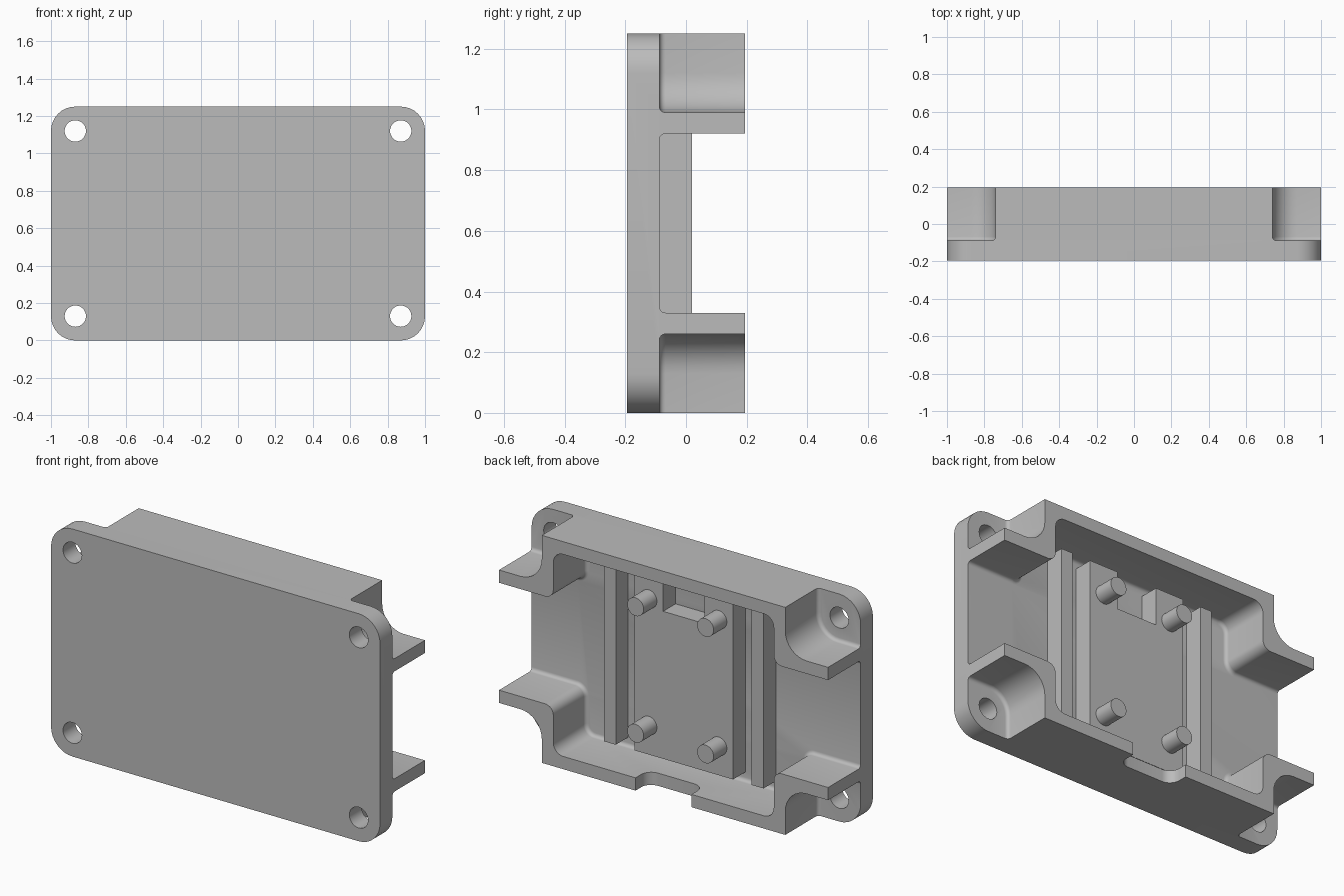
import bpy, bmesh, math
from mathutils import Vector

if "Cube" in bpy.data.objects:
    bpy.data.objects.remove(bpy.data.objects["Cube"])

FRONT, FLOOR, RIM, RAISED = -0.195, -0.088, 0.195, 0.02
H, MID = 1.25, 0.625
HX, HZ = 0.87, 0.495          # screw hole offsets from the middle

grey = bpy.data.materials.new("light_grey")
grey.diffuse_color = (0.5, 0.5, 0.5, 1)
grey.use_nodes = True
grey.node_tree.nodes["Principled BSDF"].inputs["Base Color"].default_value = grey.diffuse_color


def rounded(corners, seg=8):
    """Outline from right-angle corners (x, z, radius)."""
    out = []
    n = len(corners)
    for i, (x, z, r) in enumerate(corners):
        p = Vector((x, z))
        if r == 0:
            out.append(p)
            continue
        a = (Vector(corners[i - 1][:2]) - p).normalized() * r
        b = (Vector(corners[(i + 1) % n][:2]) - p).normalized() * r
        for k in range(seg + 1):
            t = math.pi / 2 * k / seg
            out.append(p + a + b - b * math.cos(t) - a * math.sin(t))
    return out


def prism(name, outline, y0, y1, fillet=0):
    """Extrude an x-z outline along y, optionally rounding the y0 rim."""
    bm = bmesh.new()
    face = bm.faces.new([bm.verts.new((p[0], y0, p[1])) for p in outline])
    res = bmesh.ops.extrude_face_region(bm, geom=[face], use_keep_orig=True)
    bmesh.ops.translate(bm, vec=(0, y1 - y0, 0),
                        verts=[v for v in res["geom"] if isinstance(v, bmesh.types.BMVert)])
    bmesh.ops.recalc_face_normals(bm, faces=bm.faces)
    if fillet:
        edges = [e for e in bm.edges if all(abs(v.co.y - y0) < 1e-5 for v in e.verts)]
        bmesh.ops.bevel(bm, geom=edges, offset=fillet, segments=4, profile=0.5, affect='EDGES')
    mesh = bpy.data.meshes.new(name)
    bm.to_mesh(mesh)
    bm.free()
    mesh.materials.append(grey)
    ob = bpy.data.objects.new(name, mesh)
    bpy.context.collection.objects.link(ob)
    return ob


def box(x0, x1, z0, z1, r=0):
    return rounded([(x0, z0, r), (x1, z0, r), (x1, z1, r), (x0, z1, r)])


def circle(x, z, r, n=32):
    return [(x + r * math.cos(2 * math.pi * k / n), z + r * math.sin(2 * math.pi * k / n))
            for k in range(n)]


def activate(ob):
    bpy.ops.object.select_all(action='DESELECT')
    ob.select_set(True)
    bpy.context.view_layer.objects.active = ob


def cut(ob, cutter):
    activate(ob)
    m = ob.modifiers.new("cut", 'BOOLEAN')
    m.operation, m.solver, m.object = 'DIFFERENCE', 'EXACT', cutter
    bpy.ops.object.modifier_apply(modifier=m.name)
    bpy.data.objects.remove(cutter)


def smooth(ob):
    activate(ob)
    bpy.ops.object.shade_smooth_by_angle(angle=math.radians(30))


# Housing: rounded block with mounting plate, walls and side arms carved out
body = prism("housing", box(-1, 1, 0, H, 0.13), FRONT, RIM)

# Corner pockets, concentric with the screw holes, and the holes themselves
for sx in (-1, 1):
    for sz in (-1, 1):
        pocket = rounded([(0.74, 0.9, 0), (0.74, 0.365, 0.13), (1.3, 0.365, 0), (1.3, 0.9, 0)])
        cut(body, prism("pocket_cutter", [(sx * x, MID + sz * z) for x, z in pocket],
                        FLOOR, 0.4, 0.02))
        cut(body, prism("hole_cutter", circle(sx * HX, MID + sz * HZ, 0.057), -0.3, 0.1))

# Cross-shaped cavity, open at both sides
quarter = [(1.3, 0.295, 0), (0.67, 0.295, 0.05), (0.67, 0.555, 0.06)]
cross = [(x, MID + z, r) for x, z, r in quarter]
cross += [(-x, MID + z, r) for x, z, r in reversed(quarter)]
cross += [(-x, MID - z, r) for x, z, r in quarter]
cross += [(x, MID - z, r) for x, z, r in reversed(quarter)]
cut(body, prism("cavity_cutter", rounded(cross), FLOOR, 0.4, 0.02))

# Cable notch in the lower wall: the outline lies in x-y and is cut along z
notch = prism("notch_cutter",
              rounded([(-0.17, 0.4, 0), (-0.17, 0.085, 0.06), (0.17, 0.085, 0.06), (0.17, 0.4, 0)]),
              -0.1, 0.1)
for v in notch.data.vertices:
    v.co = (v.co.x, v.co.z, -v.co.y)
cut(body, notch)
smooth(body)

# Raised inner pad with a slot in its upper edge
prism("pad", [(-0.3, 0.12), (0.3, 0.12), (0.3, 1.14), (0.125, 1.14), (0.125, 0.93),
              (-0.125, 0.93), (-0.125, 1.14), (-0.3, 1.14)], FLOOR - 0.01, RAISED)

# Rails beside the pad, and four locating pegs on it
for sx, side in ((-1, "left"), (1, "right")):
    a, b = sorted((sx * 0.413, sx * 0.485))
    prism(side + "_rail", box(a, b, 0.12, 1.14), FLOOR - 0.01, RAISED)
    for z, level in ((0.28, "lower"), (0.975, "upper")):
        smooth(prism(f"{side}_{level}_peg", circle(sx * 0.2125, z, 0.05), RAISED - 0.01, 0.135))
